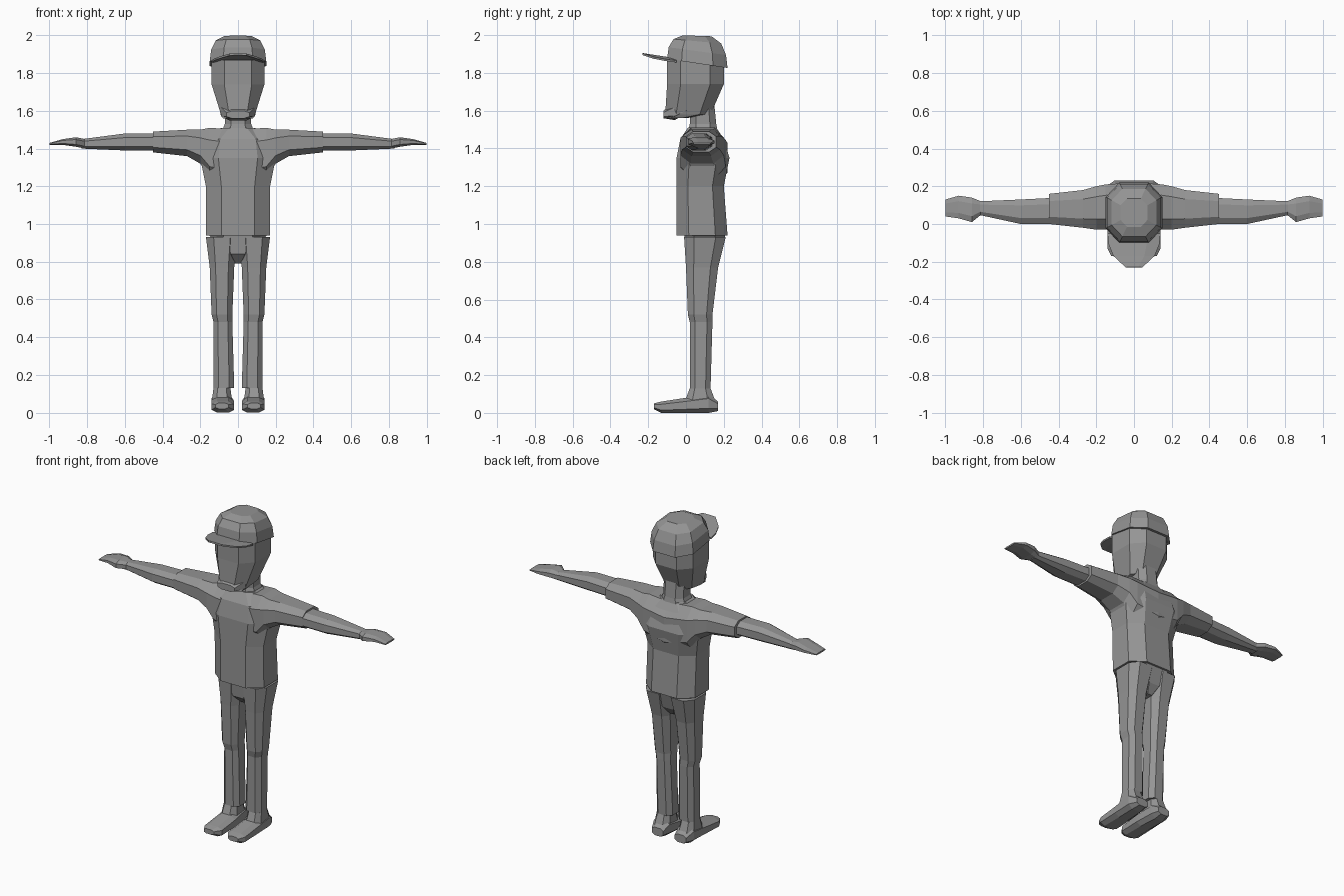
import bpy
import bmesh
from math import cos, pi, sin, sqrt

default_cube = bpy.data.objects.get("Cube")
if default_cube:
    bpy.data.objects.remove(default_cube, do_unlink=True)

grey = bpy.data.materials.new("plain grey")
grey.use_nodes = True
tone = (.3, .3, .3, 1)
grey.diffuse_color = tone
grey.node_tree.nodes["Principled BSDF"].inputs["Base Color"].default_value = tone


def octagon(left, right, low, high, cut=.24):
    """Corner points of a rectangle with its corners cut off."""
    side, rise = (right - left) * cut, (high - low) * cut
    return [(left + side, low), (right - side, low),
            (right, low + rise), (right, high - rise),
            (right - side, high), (left + side, high),
            (left, high - rise), (left, low + rise)]


def level(z, outer, front, back, inner=None, tilt=0):
    """Horizontal ring, centred on x unless an inner edge is given."""
    inner = -outer if inner is None else inner
    middle = (front + back) / 2
    return [(x, y, z + tilt * (y - middle))
            for x, y in octagon(inner, outer, front, back)]


def across(x, front, back, bottom, top):
    """Ring facing sideways, for the arms."""
    return [(x, y, z) for y, z in octagon(front, back, bottom, top)]


def facing(y, outer, bottom, top, inner=None):
    """Ring facing forward, centred on x unless an inner edge is given."""
    inner = -outer if inner is None else inner
    return [(x, y, z) for x, z in octagon(inner, outer, bottom, top)]


def skin(name, rows, closed=True, mirror=False):
    """Join rows of points into a flat shaded part."""
    bm = bmesh.new()
    rows = [[bm.verts.new(point) for point in row] for row in rows]
    for near, far in zip(rows, rows[1:]):
        for i in range(0 if closed else 1, len(near)):
            bm.faces.new((near[i - 1], near[i], far[i], far[i - 1]))
    if closed:
        bm.faces.new(rows[0])
        bm.faces.new(rows[-1])
    bmesh.ops.recalc_face_normals(bm, faces=bm.faces[:])
    mesh = bpy.data.meshes.new(name)
    bm.to_mesh(mesh)
    bm.free()
    mesh.materials.append(grey)
    part = bpy.data.objects.new(name, mesh)
    bpy.context.collection.objects.link(part)
    if mirror:
        modifier = part.modifiers.new("Mirror", "MIRROR")
        modifier.use_mirror_merge = False
    return part


# Shirt body
skin("shirt_body", [
    level(z=.94, outer=.17, front=-.05, back=.22),
    level(z=1.2, outer=.17, front=-.05, back=.2),
    level(z=1.35, outer=.2, front=-.05, back=.23),
    level(z=1.45, outer=.18, front=-.03, back=.2),
    level(z=1.51, outer=.09, front=.01, back=.16),
])

# Shoulders and short sleeves
skin("sleeve", [
    across(x=0, front=-.03, back=.22, bottom=1.2, top=1.5),
    across(x=.15, front=-.03, back=.21, bottom=1.24, top=1.51),
    across(x=.2, front=-.03, back=.2, bottom=1.32, top=1.5),
    across(x=.27, front=-.02, back=.18, bottom=1.36, top=1.5),
    across(x=.45, front=0, back=.16, bottom=1.38, top=1.49),
], mirror=True)

# Bare arms
skin("arm", [
    across(x=.4, front=0, back=.14, bottom=1.39, top=1.48),
    across(x=.6, front=0, back=.13, bottom=1.39, top=1.48),
    across(x=.83, front=.05, back=.12, bottom=1.4, top=1.45),
], mirror=True)

# Flat hands
skin("hand", [
    across(x=.81, front=.05, back=.12, bottom=1.4, top=1.45),
    across(x=.86, front=.01, back=.14, bottom=1.41, top=1.46),
    across(x=.93, front=.03, back=.15, bottom=1.42, top=1.45),
    across(x=1, front=.04, back=.13, bottom=1.42, top=1.43),
], mirror=True)

# Trousers
skin("trouser_seat", [
    level(z=.79, outer=.03, front=.05, back=.14),
    level(z=.84, outer=.07, front=0, back=.18),
    level(z=.95, outer=.16, front=-.01, back=.21),
])
skin("trouser_leg", [
    level(z=.13, inner=.02, outer=.13, front=.02, back=.13),
    level(z=.48, inner=.03, outer=.13, front=.02, back=.14),
    level(z=.52, inner=.03, outer=.14, front=.01, back=.14),
    level(z=.77, inner=.02, outer=.15, front=0, back=.17),
    level(z=.93, inner=0, outer=.17, front=-.01, back=.21),
], mirror=True)

# Shoes, with a raised ankle
skin("shoe", [
    facing(y=-.17, inner=.05, outer=.12, bottom=.02, top=.05),
    facing(y=-.13, inner=.02, outer=.14, bottom=0, top=.06),
    facing(y=0, inner=.02, outer=.14, bottom=0, top=.08),
    facing(y=.12, inner=.03, outer=.14, bottom=0, top=.1),
    facing(y=.17, inner=.04, outer=.12, bottom=.01, top=.06),
], mirror=True)
skin("shoe_ankle", [
    level(z=.05, inner=.03, outer=.14, front=-.01, back=.16),
    level(z=.13, inner=.04, outer=.13, front=.02, back=.13),
], mirror=True)

# Neck
skin("neck", [
    level(z=1.48, outer=.09, front=.01, back=.17),
    level(z=1.53, outer=.07, front=.02, back=.16),
    level(z=1.63, outer=.07, front=.02, back=.15),
])

# Head, narrowing to the chin
skin("head", [
    level(z=1.56, outer=.08, front=-.11, back=0),
    level(z=1.58, outer=.09, front=-.11, back=.13),
    level(z=1.74, outer=.14, front=-.1, back=.2),
    level(z=1.87, outer=.14, front=-.1, back=.2),
])

# Jaw, rising to the back
skin("jaw", [
    facing(y=-.12, outer=.06, bottom=1.56, top=1.6),
    facing(y=-.06, outer=.09, bottom=1.55, top=1.64),
    facing(y=.04, outer=.1, bottom=1.61, top=1.64),
])

# Cap crown, a dome whose lower edge slopes down to the back
crown = []
for step in range(4):
    angle = step * pi / 7
    spread = sqrt(cos(angle))
    crown.append(level(z=1.85 + .15 * sin(angle), outer=.15 * spread,
                       front=.06 - .16 * spread, back=.06 + .16 * spread,
                       tilt=-.15 * cos(angle)))
skin("cap_crown", crown)

# Cap brim, a thin rounded sheet drooping at its sides
brim_rows = []
for step in range(4):
    reach = step / 3
    width = .14 * sqrt(1 - .9 * reach ** 2)
    brim_rows.append([
        (width * side, -.05 - .18 * reach,
         1.88 + .02 * reach - .2 * max(0, abs(width * side) - .04))
        for side in (-1, -.5, .5, 1)])
brim = skin("cap_brim", brim_rows, closed=False)
thickness = brim.modifiers.new("Thickness", "SOLIDIFY")
thickness.thickness = .01
thickness.offset = 0
